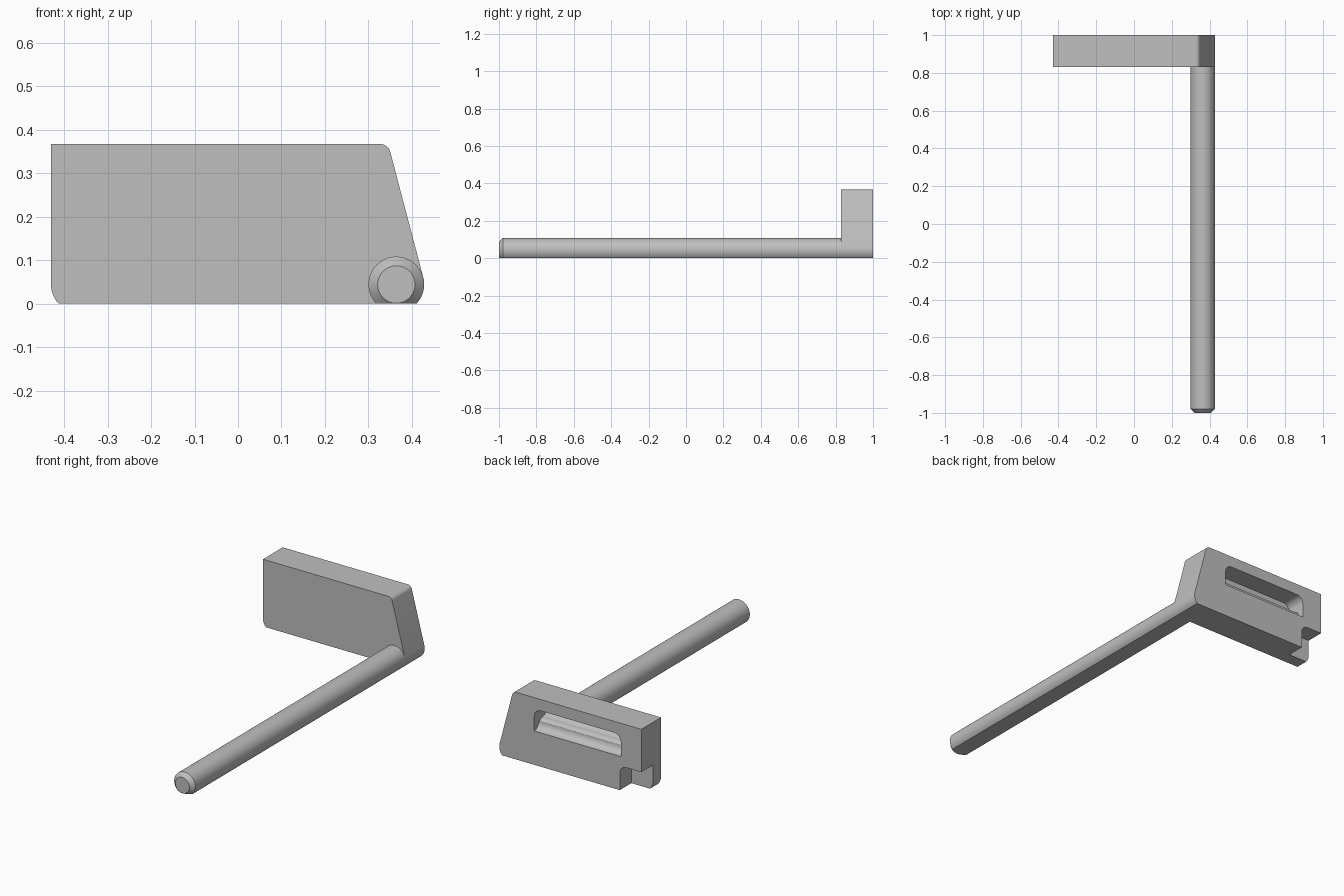
import bpy, bmesh
from math import sin, cos, radians, pi
from mathutils import Matrix

cube = bpy.data.objects.get("Cube")
if cube:
    bpy.data.objects.remove(cube, do_unlink=True)

grey = bpy.data.materials.new("plain grey")
grey.use_nodes = True
grey.diffuse_color = (0.52, 0.52, 0.52, 1)
grey.node_tree.nodes["Principled BSDF"].inputs["Base Color"].default_value = (0.52, 0.52, 0.52, 1)

ROD_X, ROD_Z, ROD_R = 0.364, 0.044, 0.064
FRONT, BACK = 0.83, 1.0


def arc(cx, cz, r, a, b, n=10):
    """Points on an arc from angle a to angle b, in degrees."""
    steps = [radians(a + (b - a) * i / n) for i in range(n + 1)]
    return [(cx + r * cos(t), cz + r * sin(t)) for t in steps]


def finish(name, bm):
    bmesh.ops.recalc_face_normals(bm, faces=bm.faces)
    mesh = bpy.data.meshes.new(name)
    bm.to_mesh(mesh)
    bm.free()
    obj = bpy.data.objects.new(name, mesh)
    bpy.context.collection.objects.link(obj)
    mesh.materials.append(grey)
    return obj


def prism(name, points, start, end, axis="Y"):
    """Extrude a profile along Y (points are x, z) or X (points are y, z)."""
    bm = bmesh.new()
    place = (lambda p: (p[0], start, p[1])) if axis == "Y" else (lambda p: (start, p[0], p[1]))
    shift = (0, end - start, 0) if axis == "Y" else (end - start, 0, 0)
    face = bm.faces.new([bm.verts.new(place(p)) for p in points])
    grown = bmesh.ops.extrude_face_region(bm, geom=[face])["geom"]
    bmesh.ops.translate(bm, vec=shift, verts=[v for v in grown if isinstance(v, bmesh.types.BMVert)])
    return finish(name, bm)


def select(obj):
    bpy.ops.object.select_all(action="DESELECT")
    obj.select_set(True)
    bpy.context.view_layer.objects.active = obj


def combine(obj, tool, operation):
    mod = obj.modifiers.new("cut", "BOOLEAN")
    mod.operation, mod.object, mod.solver = operation, tool, "EXACT"
    select(obj)
    bpy.ops.object.modifier_apply(modifier=mod.name)
    bpy.data.objects.remove(tool, do_unlink=True)


# Head block: one slanted side, lower corners rounded like the rod
outline = (arc(ROD_X, ROD_Z, ROD_R, -43.4, 15)
           + arc(0.326, 0.342, 0.025, 15, 90)
           + [(-0.43, 0.367)]
           + arc(-0.366, ROD_Z, ROD_R, 180, 223.4))
block = prism("head_block", outline, FRONT, BACK)

# Corner notch behind the lower right end
notch = prism("notch_cutter",
              [(-0.6, -0.1), (-0.3, -0.1)] + arc(-0.34, 0.093, 0.04, 0, 90) + [(-0.6, 0.133)],
              0.9, 1.1)
combine(block, notch, "DIFFERENCE")

# Finger slot in the back, with a curved floor
slot = prism("slot_cutter",
             [(-0.306, 0.185), (0.217, 0.185)] + arc(0.177, 0.265, 0.04, 0, 90)
             + arc(-0.266, 0.265, 0.04, 90, 180), 0.8, 1.1)
floor = (arc(1.0, 0.225, 0.04, 270, 180, 8)
         + arc(0.93, 0.205, 0.03, 30, 90, 6)
         + arc(0.93, 0.275, 0.04, 270, 180, 8))
scoop = prism("scoop_cutter", [(1.2, 0.185)] + floor + [(0.89, 0.4), (1.2, 0.4)], -0.5, 0.5, "X")
combine(slot, scoop, "INTERSECT")
combine(block, slot, "DIFFERENCE")

# Rod: chamfered tip and a flat underside
bm = bmesh.new()
lathe = Matrix.Translation((ROD_X, 0, ROD_Z)) @ Matrix.Rotation(pi / 2, 4, "X")
bmesh.ops.create_cone(bm, cap_ends=True, segments=64, radius1=ROD_R, radius2=ROD_R, depth=2,
                      matrix=lathe)
for v in bm.verts:
    if v.co.y > 0:
        v.co.y = FRONT + 0.005
tip = [f for f in bm.faces if len(f.verts) > 4 and f.calc_center_median().y < 0]
bmesh.ops.inset_region(bm, faces=tip, thickness=0.021, depth=0)
for v in bm.verts:
    off = (v.co.x - ROD_X) ** 2 + (v.co.z - ROD_Z) ** 2
    if v.co.y < 0 and off > 0.055 ** 2:
        v.co.y += 0.021
cut = bmesh.ops.bisect_plane(bm, geom=bm.verts[:] + bm.edges[:] + bm.faces[:],
                             plane_co=(0, 0, 0), plane_no=(0, 0, 1), clear_inner=True)
bmesh.ops.holes_fill(bm, edges=[e for e in bm.edges if e.is_boundary])
rod = finish("rod", bm)

for part in (block, rod):
    select(part)
    bpy.ops.object.shade_smooth_by_angle(angle=radians(25))
